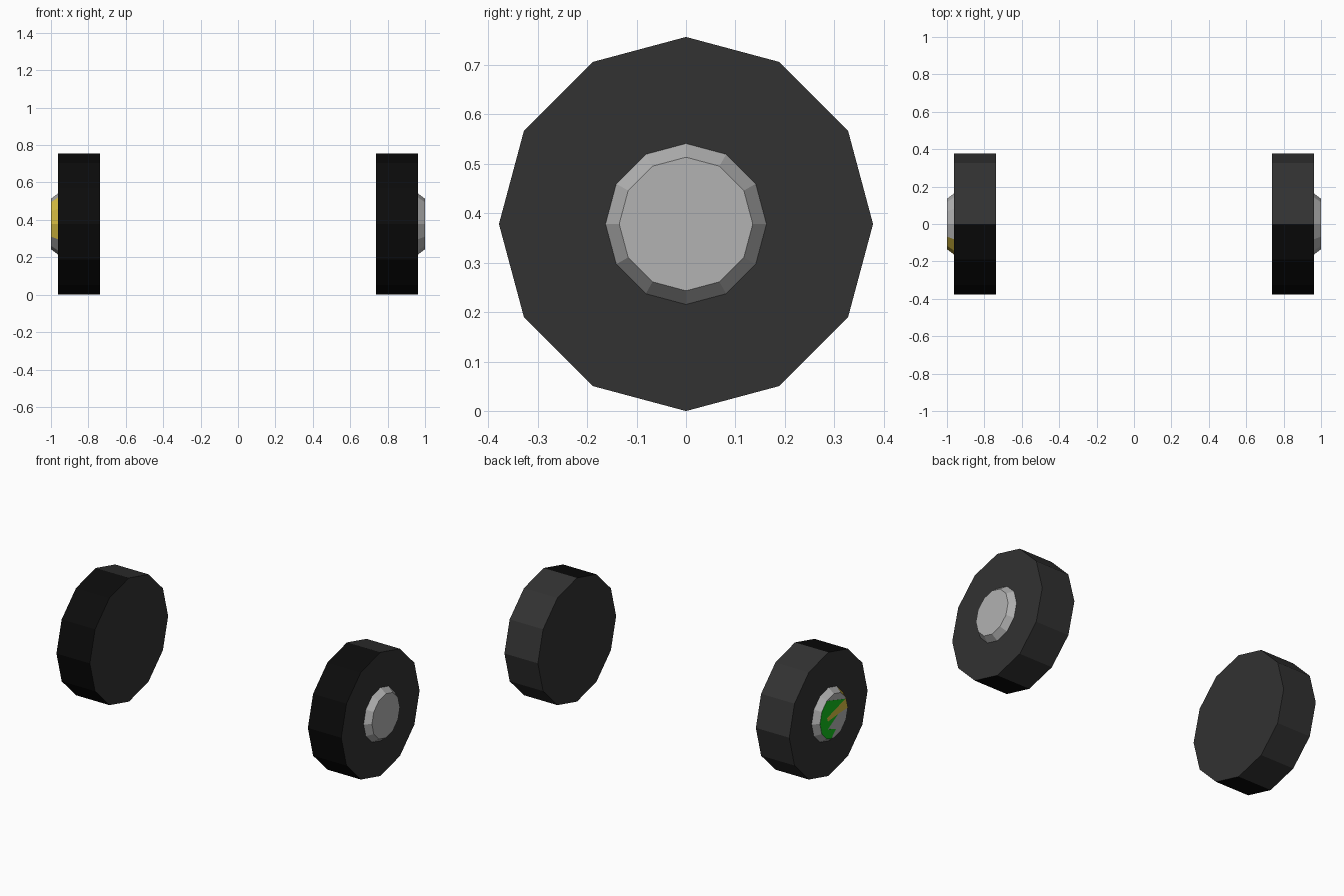
import bpy, bmesh, math

if "Cube" in bpy.data.objects:
    bpy.data.objects.remove(bpy.data.objects["Cube"])

R_TYRE, R_HUB, R_CAP, ZC = 0.378, 0.163, 0.135, 0.378
X_IN, X_OUT, X_CAP = 0.737, 0.963, 1.0


def material(name, rgb):
    m = bpy.data.materials.new(name)
    m.diffuse_color = (*rgb, 1)
    m.use_nodes = True
    m.node_tree.nodes["Principled BSDF"].inputs["Base Color"].default_value = m.diffuse_color
    return m


charcoal = material("tyre_charcoal", (0.032, 0.032, 0.032))
black = material("tread_black", (0.0033, 0.0033, 0.0033))
grey = material("hub_grey", (0.445, 0.445, 0.445))
yellow = material("hub_yellow", (0.68, 0.51, 0.055))
green = material("hub_green", (0.007, 0.52, 0.012))


def build(name, bm, mats):
    bmesh.ops.recalc_face_normals(bm, faces=bm.faces)
    me = bpy.data.meshes.new(name)
    bm.to_mesh(me)
    bm.free()
    for m in mats:
        me.materials.append(m)
    ob = bpy.data.objects.new(name, me)
    bpy.context.collection.objects.link(ob)
    return ob


def drum(name, x0, r0, x1, r1, mats, painted=()):
    """Closed 12-sided drum along x; painted side faces use the second material."""
    bm = bmesh.new()
    rings = [[bm.verts.new((x, -r * math.sin(k * math.pi / 6),
                            ZC + r * math.cos(k * math.pi / 6))) for k in range(12)]
             for x, r in ((x0, r0), (x1, r1))]
    for k in range(12):
        j = (k + 1) % 12
        f = bm.faces.new((rings[0][k], rings[0][j], rings[1][j], rings[1][k]))
        f.material_index = 1 if k in painted else 0
    for ring in rings:
        bm.faces.new(ring)
    return build(name, bm, mats)


def plate(name, points, mat):
    """Thin painted plate on the left hub; points are (toward front, up) in cap radii."""
    bm = bmesh.new()
    face = bm.faces.new([bm.verts.new((-X_CAP - 0.0008, -R_CAP * s, ZC + R_CAP * c))
                         for s, c in points])
    ext = bmesh.ops.extrude_face_region(bm, geom=[face])
    for v in ext["geom"]:
        if isinstance(v, bmesh.types.BMVert):
            v.co.x += 0.0016
    return build(name, bm, [mat])


# Tyres (front half of the tread is darker) and bevelled hubs, one pair per side
for side, label in ((-1, "left"), (1, "right")):
    drum(label + "_tyre", side * X_IN, R_TYRE, side * X_OUT, R_TYRE,
         [charcoal, black], range(6))
    drum(label + "_hub", side * (X_OUT - 0.0005), R_HUB, side * X_CAP, R_CAP,
         [grey, yellow], (1, 2, 3) if side < 0 else ())

# Jagged paint patches on the left hub cap
plate("green_patch", [(-0.5, 0.86), (0.80, 0.46), (-0.5, 0.08), (-0.43, -0.10),
                      (0.29, -0.03), (-0.43, -0.45), (0.14, -0.65), (-0.2, -0.97),
                      (-0.5, -0.86), (-0.86, -0.5), (-0.99, 0), (-0.86, 0.5)], green)
plate("yellow_patch", [(0.86, 0.5), (0.99, 0.0), (0.29, -0.03),
                       (-0.43, -0.10), (-0.5, 0.08), (0.80, 0.46)], yellow)
